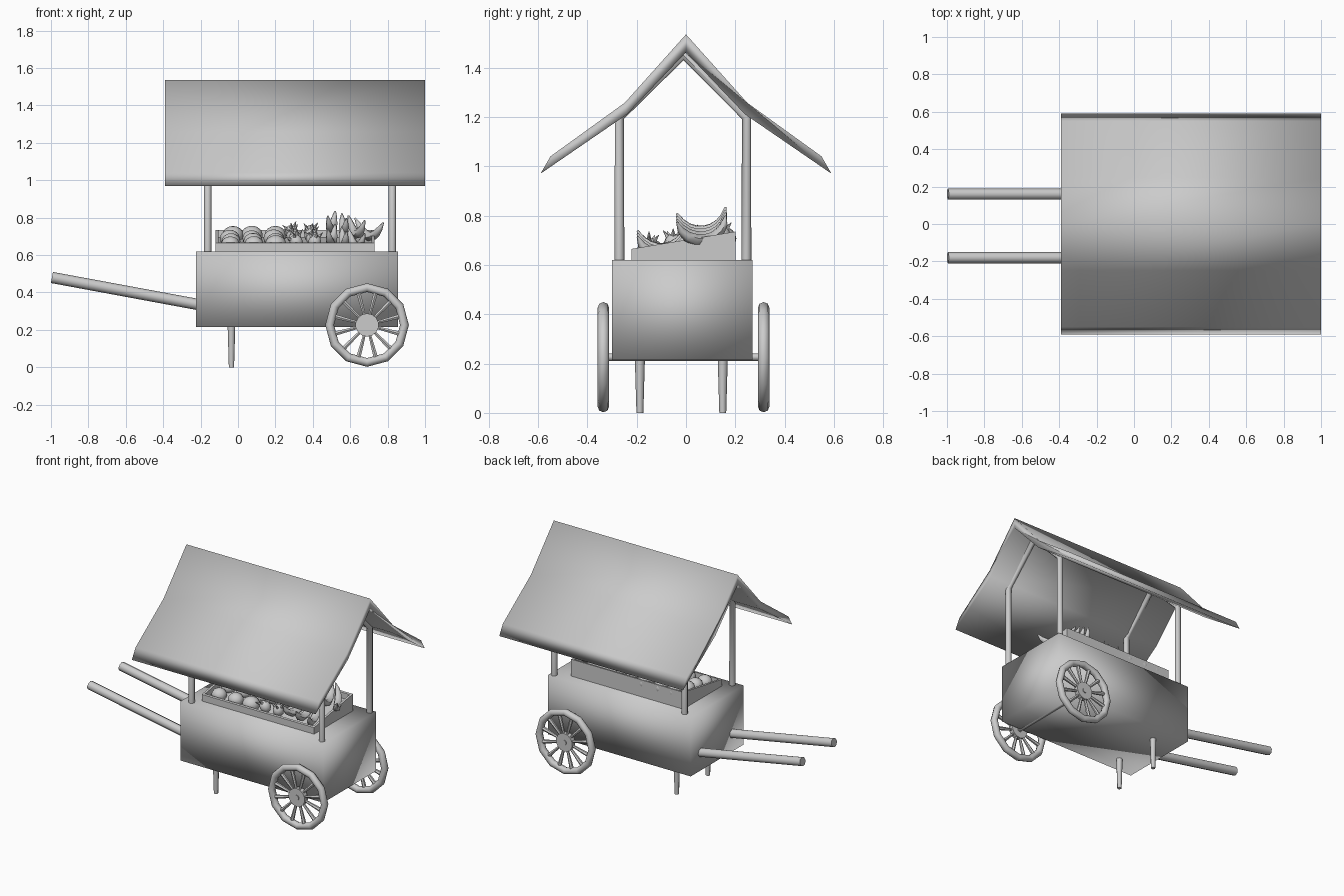
import bpy, bmesh, math, random
from mathutils import Vector, Matrix

random.seed(4)
default = bpy.data.objects.get("Cube")
if default:
    bpy.data.objects.remove(default, do_unlink=True)

# Single plain grey finish
grey = bpy.data.materials.new("plain_grey")
grey.use_nodes = True
grey.diffuse_color = (0.6, 0.6, 0.6, 1)
grey.node_tree.nodes["Principled BSDF"].inputs["Base Color"].default_value = (0.6, 0.6, 0.6, 1)


def finish(obj, angle=180):
    obj.data.materials.clear()
    obj.data.materials.append(grey)
    bpy.ops.object.select_all(action='DESELECT')
    obj.select_set(True)
    bpy.context.view_layer.objects.active = obj
    if angle >= 180:
        bpy.ops.object.shade_smooth()
    else:
        bpy.ops.object.shade_smooth_by_angle(angle=math.radians(angle))
    return obj


def from_bmesh(name, bm, angle=180):
    bmesh.ops.recalc_face_normals(bm, faces=bm.faces)
    mesh = bpy.data.meshes.new(name)
    bm.to_mesh(mesh)
    bm.free()
    obj = bpy.data.objects.new(name, mesh)
    bpy.context.collection.objects.link(obj)
    return finish(obj, angle)


def box(name, lo, hi, angle=180):
    bm = bmesh.new()
    size = Vector(hi) - Vector(lo)
    mid = (Vector(hi) + Vector(lo)) / 2
    bmesh.ops.create_cube(bm, size=1, matrix=Matrix.Translation(mid) @ Matrix.Diagonal((*size, 1)))
    return from_bmesh(name, bm, angle)


def prism(name, profile, x0, x1, angle=180):
    """Extrude a (y, z) outline along x."""
    bm = bmesh.new()
    face = bm.faces.new([bm.verts.new((x0, y, z)) for y, z in profile])
    out = bmesh.ops.extrude_face_region(bm, geom=[face])
    moved = [v for v in out["geom"] if isinstance(v, bmesh.types.BMVert)]
    bmesh.ops.translate(bm, verts=moved, vec=(x1 - x0, 0, 0))
    return from_bmesh(name, bm, angle)


def tube(name, points, radii, detail=2, angle=50):
    """Round bar through points, with a radius at each point."""
    curve = bpy.data.curves.new(name, 'CURVE')
    curve.dimensions = '3D'
    curve.bevel_depth = 1
    curve.bevel_resolution = detail
    curve.use_fill_caps = True
    spline = curve.splines.new('POLY')
    spline.points.add(len(points) - 1)
    for p, co, r in zip(spline.points, points, radii):
        p.co = (*co, 1)
        p.radius = r
    obj = bpy.data.objects.new(name, curve)
    bpy.context.collection.objects.link(obj)
    bpy.ops.object.select_all(action='DESELECT')
    obj.select_set(True)
    bpy.context.view_layer.objects.active = obj
    bpy.ops.object.convert(target='MESH')
    return finish(bpy.context.object, angle)


# Cart body
box("cart_body", (-0.225, -0.3, 0.215), (0.855, 0.27, 0.62))

# Gabled canopy with flared eaves
upper = [(-0.59, 0.97), (-0.55, 1.04), (-0.248, 1.258), (0, 1.535),
         (0.248, 1.258), (0.55, 1.04), (0.59, 0.97)]
lower = [(0.24, 1.21), (0, 1.462), (-0.24, 1.21)]
prism("canopy", upper + lower, -0.39, 1.0)

# Posts bending into rafters under the canopy
for label, x in (("right", -0.162), ("left", 0.825)):
    path = [(x, -0.27, 0.6), (x, -0.27, 1.2), (x, -0.01, 1.45),
            (x, 0.245, 1.2), (x, 0.245, 0.6)]
    tube(f"{label}_canopy_frame", path, [0.02] * 5)

# Handles and prop legs
for label, y in (("front", -0.18), ("back", 0.16)):
    tube(f"{label}_handle", [(-0.995, y, 0.48), (-0.2, y, 0.333)], [0.03, 0.03])
for label, y in (("front", -0.187), ("back", 0.149)):
    tube(f"{label}_prop_leg", [(-0.035, y, 0), (-0.035, y, 0.24)], [0.014, 0.021])


# Spoked wheels
def wheel(label, y):
    sides, ring, cross, thick = 12, 0.2, 8, 0.0235
    centre = Vector((0.69, y, 0.226))
    bm = bmesh.new()
    loops = []
    for i in range(sides):
        a = math.tau * i / sides
        loops.append([bm.verts.new(centre + Vector((
            math.cos(a) * (ring + thick * math.cos(b)), thick * math.sin(b),
            math.sin(a) * (ring + thick * math.cos(b)))))
            for b in (math.tau * j / cross for j in range(cross))])
    for i in range(sides):
        p, q = loops[i], loops[(i + 1) % sides]
        for j in range(cross):
            k = (j + 1) % cross
            bm.faces.new((p[j], p[k], q[k], q[j]))
    spin = Matrix.Rotation(math.pi / 2, 4, 'X')
    # hub with a raised cap
    for radius, depth in ((0.062, 0.034), (0.018, 0.044)):
        bmesh.ops.create_cone(bm, cap_ends=True, segments=14, radius1=radius, radius2=radius,
                              depth=depth, matrix=Matrix.Translation(centre) @ spin)
    for i in range(sides):
        turn = Matrix.Rotation(math.tau * (i + 0.5) / sides, 4, 'Y')
        place = Matrix.Translation(centre) @ turn @ Matrix.Translation((0, 0, 0.118))
        bmesh.ops.create_cone(bm, segments=6, radius1=0.008, radius2=0.014, depth=0.14, matrix=place)
    from_bmesh(f"{label}_wheel", bm, 50)


wheel("front", -0.335)
wheel("back", 0.315)
tube("axle", [(0.69, -0.33, 0.226), (0.69, 0.31, 0.226)], [0.015, 0.015])


# Sloping display tray: height follows depth
def slope(y):
    return 0.665 + (y + 0.22) * 0.167


def slab(name, y0, y1, x0, x1, drop=0):
    prism(name, [(y0, 0.61), (y1, 0.61), (y1, slope(y1) - drop), (y0, slope(y0) - drop)], x0, x1, 40)


slab("tray_floor", -0.21, 0.19, -0.11, 0.72, 0.04)
slab("tray_front", -0.22, -0.205, -0.12, 0.73)
slab("tray_back", 0.185, 0.2, -0.12, 0.73)
slab("tray_right_side", -0.206, 0.186, -0.12, -0.105)
slab("tray_left_side", -0.206, 0.186, 0.715, 0.73)

# Round fruit, piled to the right
for i in range(3):
    for j in range(4):
        bm = bmesh.new()
        x = -0.035 + i * 0.115 + random.uniform(-0.01, 0.01)
        y = -0.145 + j * 0.098
        r = random.uniform(0.046, 0.056)
        place = Matrix.Translation((x, y, slope(y) - 0.02)) @ Matrix.Diagonal((1.05, 1, 0.9, 1))
        bmesh.ops.create_uvsphere(bm, u_segments=12, v_segments=8, radius=r, matrix=place)
        from_bmesh("round_fruit", bm)

# Pointed fruit with leafy crowns, in the middle
for i in range(2):
    for j in range(4):
        bm = bmesh.new()
        x = 0.3 + i * 0.1 + random.uniform(-0.015, 0.015)
        y = -0.15 + j * 0.098
        top = Vector((x, y, slope(y) - 0.005))
        tilt = Matrix.Rotation(random.uniform(-0.7, 0.7), 4, random.choice('XY'))
        base = Matrix.Translation(top) @ tilt
        bmesh.ops.create_uvsphere(bm, u_segments=10, v_segments=6, radius=0.036,
                                  matrix=base @ Matrix.Diagonal((1, 1, 1.1, 1)))
        for k in range(5):
            leaf = base @ Matrix.Rotation(math.tau * k / 5, 4, 'Z') @ Matrix.Rotation(0.7, 4, 'Y')
            bmesh.ops.create_cone(bm, segments=4, radius1=0.013, radius2=0.001, depth=0.04,
                                  matrix=leaf @ Matrix.Translation((0, 0, 0.045)))
        from_bmesh("crowned_fruit", bm, 50)

# Curved fruit in fanned bunches, to the left
for cy, cz, count, x0 in ((0.06, 0.835, 4, 0.52), (-0.1, 0.765, 3, 0.52)):
    for i in range(count):
        lean = -0.1 + i * 0.16
        pts, radii = [], []
        for k in range(9):
            t = k / 8
            a = math.radians(-165 + 165 * t)
            pts.append((x0 + i * 0.035 + lean * (1 - t) * 0.4, cy + 0.1 * math.cos(a),
                        cz + 0.1 * math.sin(a) - 0.012 * i))
            radii.append(0.004 + 0.022 * math.sin(math.pi * t) ** 0.7)
        tube("curved_fruit", pts, radii, 1, 60)
